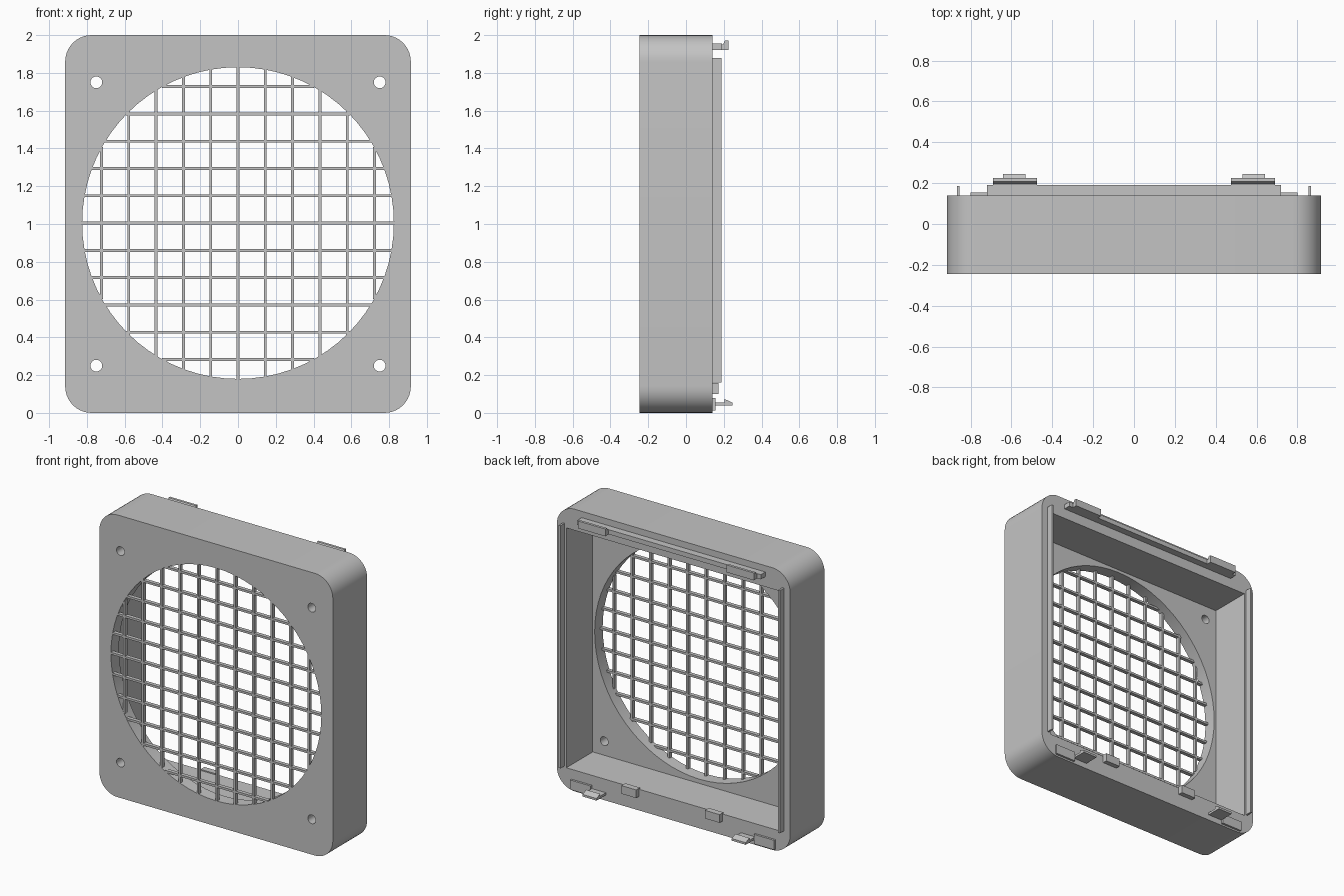
import bpy, bmesh, math
from mathutils import Matrix, Vector

if "Cube" in bpy.data.objects:
    bpy.data.objects.remove(bpy.data.objects["Cube"], do_unlink=True)

GREY = (0.55, 0.55, 0.55, 1)
mat = bpy.data.materials.new("plain grey")
mat.use_nodes = True
mat.diffuse_color = GREY
mat.node_tree.nodes["Principled BSDF"].inputs["Base Color"].default_value = GREY


def add_box(bm, x, y, z):
    """Box from (min, max) ranges."""
    size = [r[1] - r[0] for r in (x, y, z)]
    mid = Vector([(r[0] + r[1]) / 2 for r in (x, y, z)])
    bmesh.ops.create_cube(bm, size=1, matrix=Matrix.Translation(mid) @ Matrix.Diagonal((*size, 1)))


def finish(name, bm):
    bmesh.ops.recalc_face_normals(bm, faces=bm.faces)
    me = bpy.data.meshes.new(name)
    bm.to_mesh(me)
    bm.free()
    me.materials.append(mat)
    ob = bpy.data.objects.new(name, me)
    bpy.context.collection.objects.link(ob)
    return ob


def box(name, x, y, z):
    bm = bmesh.new()
    add_box(bm, x, y, z)
    return finish(name, bm)


def prism(name, x, profile):
    """Extrude a (y, z) profile along x."""
    bm = bmesh.new()
    face = bm.faces.new([bm.verts.new((x[0], y, z)) for y, z in profile])
    new = bmesh.ops.extrude_face_region(bm, geom=[face])["geom"]
    verts = [v for v in new if isinstance(v, bmesh.types.BMVert)]
    bmesh.ops.translate(bm, verts=verts, vec=(x[1] - x[0], 0, 0))
    return finish(name, bm)


def cylinder(name, x, z, radius, sides):
    bm = bmesh.new()
    spin = Matrix.Translation((x, -0.2, z)) @ Matrix.Rotation(math.pi / 2, 4, "X")
    bmesh.ops.create_cone(bm, cap_ends=True, segments=sides, radius1=radius,
                          radius2=radius, depth=0.2, matrix=spin)
    return finish(name, bm)


def activate(ob):
    bpy.ops.object.select_all(action="DESELECT")
    ob.select_set(True)
    bpy.context.view_layer.objects.active = ob


FRONT, BACK = -0.245, 0.14
RADIUS, MID_Z = 0.825, 1.005

# Housing block with four rounded corners
bm = bmesh.new()
add_box(bm, (-0.915, 0.915), (FRONT, BACK), (0, 2))
corners = [e for e in bm.edges if abs(e.verts[0].co.y - e.verts[1].co.y) > 0.1]
bmesh.ops.bevel(bm, geom=corners, offset=0.14, segments=10, profile=0.5, affect="EDGES")
housing = finish("housing", bm)

# Cavity, round opening and screw holes
cutters = [box("cavity_cutter", (-0.84, 0.84), (-0.155, 0.4), (0.15, 1.85)),
           cylinder("opening_cutter", 0, MID_Z, RADIUS, 72)]
for x in (-0.75, 0.75):
    for z in (0.25, 1.75):
        cutters.append(cylinder("hole_cutter", x, z, 0.031, 20))
activate(housing)
for c in cutters:
    c.hide_render = True
    mod = housing.modifiers.new("cut", "BOOLEAN")
    mod.operation, mod.solver, mod.object = "DIFFERENCE", "EXACT", c
    bpy.ops.object.modifier_apply(modifier=mod.name)
for c in cutters:
    bpy.data.objects.remove(c, do_unlink=True)
bpy.ops.object.shade_smooth_by_angle(angle=math.radians(30))

# Grille of crossing bars, trimmed to the round opening
bm = bmesh.new()
depth, half = (FRONT + 0.001, FRONT + 0.028), 0.0075
for i in range(-5, 6):
    p = i * 0.1445
    reach = math.sqrt(RADIUS ** 2 - p ** 2) + 0.004
    add_box(bm, (p - half, p + half), depth, (MID_Z - reach, MID_Z + reach))
    add_box(bm, (-reach, reach), depth, (MID_Z + p - half, MID_Z + p + half))
finish("grille", bm)

# Top rail across the back rim
box("top_rail", (-0.72, 0.72), (BACK - 0.01, 0.19), (1.922, 1.955))

for side, s in (("left", 1), ("right", -1)):
    def span(a, b):
        return tuple(sorted((a * s, b * s)))

    # Side ridge along the cavity
    box(side + "_side_ridge", span(0.853, 0.867), (BACK - 0.01, 0.187), (0.16, 1.88))
    # Barbed clip on the top rail
    prism(side + "_top_clip", span(0.475, 0.69),
          [(0.18, 1.92), (0.225, 1.92), (0.225, 1.972), (0.207, 1.972), (0.195, 1.95), (0.18, 1.95)])
    # Bottom corner pad
    box(side + "_bottom_pad", span(0.64, 0.8), (BACK - 0.01, 0.155), (0.012, 0.08))
    # Bottom hook with a sloped tip
    prism(side + "_bottom_hook", span(0.53, 0.64),
          [(0.13, 0.04), (0.245, 0.04), (0.245, 0.055), (0.205, 0.073), (0.205, 0.056), (0.13, 0.056)])
    # Bottom locating block
    box(side + "_bottom_block", span(0.27, 0.385), (BACK - 0.01, 0.173), (0.1, 0.158))
